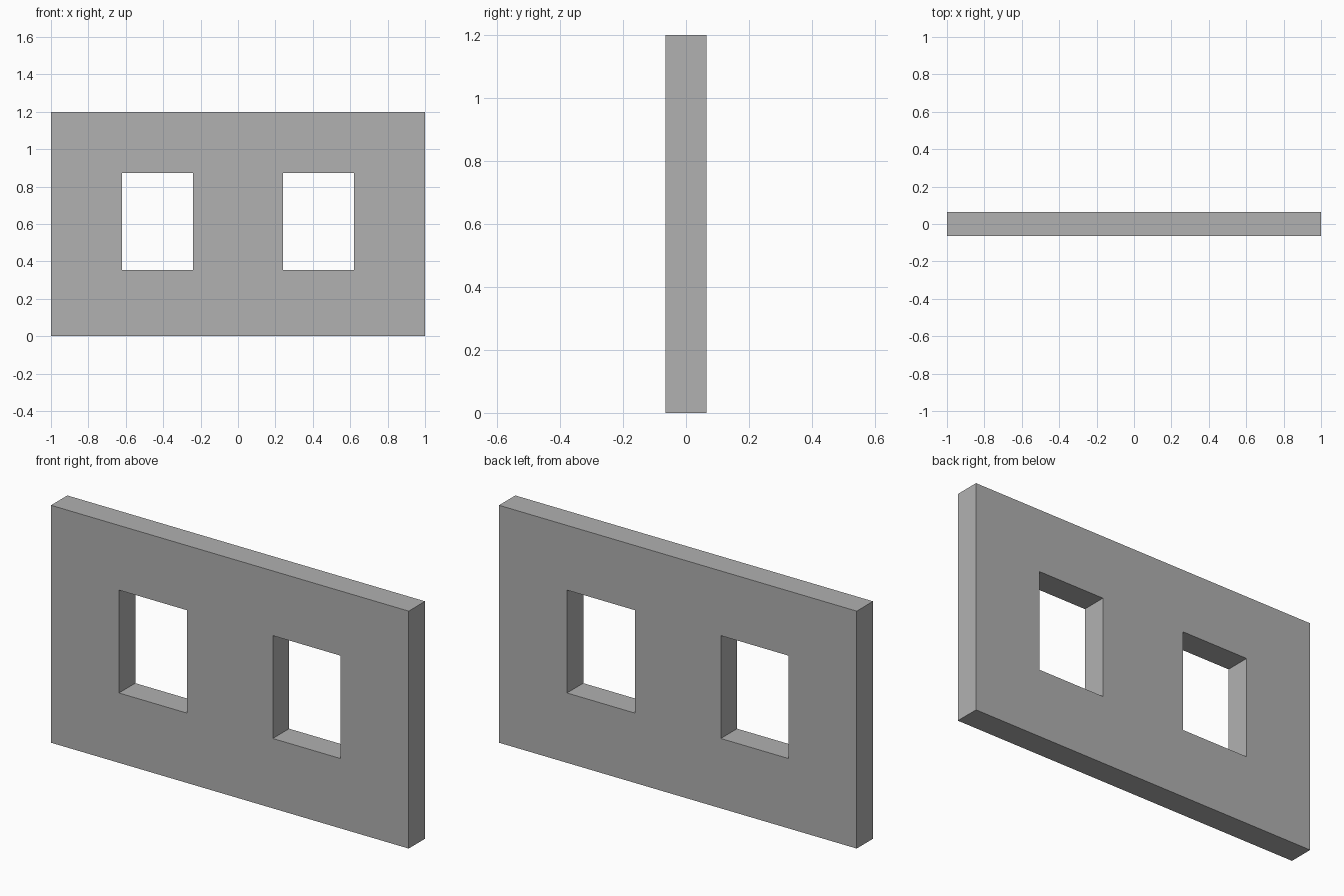
import bpy
import bmesh

if "Cube" in bpy.data.objects:
    bpy.data.objects.remove(bpy.data.objects["Cube"])

HALF_DEPTH = 0.065
XS = [-1.0, -0.62, -0.24, 0.24, 0.62, 1.0]   # wall ends and window jambs
ZS = [0.0, 0.353, 0.873, 1.2]                # base, sill, lintel, top
WINDOWS = {(1, 1), (3, 1)}                   # open cells (column, row)

bm = bmesh.new()

# Front face as a grid of panels, leaving the two window cells open
grid = [[bm.verts.new((x, -HALF_DEPTH, z)) for z in ZS] for x in XS]
for i in range(len(XS) - 1):
    for j in range(len(ZS) - 1):
        if (i, j) not in WINDOWS:
            bm.faces.new((grid[i][j], grid[i + 1][j],
                          grid[i + 1][j + 1], grid[i][j + 1]))

# Thickness: extrude to the back, which also makes the window reveals
front = bm.faces[:]
back = bmesh.ops.extrude_face_region(bm, geom=front, use_keep_orig=True)
bmesh.ops.translate(bm, vec=(0, 2 * HALF_DEPTH, 0),
                    verts=[g for g in back["geom"]
                           if isinstance(g, bmesh.types.BMVert)])
bmesh.ops.recalc_face_normals(bm, faces=bm.faces[:])

mesh = bpy.data.meshes.new("window_wall")
bm.to_mesh(mesh)
bm.free()
wall = bpy.data.objects.new("window_wall", mesh)
bpy.context.collection.objects.link(wall)

# Dark grey wall colour
grey = bpy.data.materials.new("dark_grey")
grey.diffuse_color = (0.44, 0.44, 0.44, 1.0)
grey.use_nodes = True
grey.node_tree.nodes["Principled BSDF"].inputs["Base Color"].default_value = grey.diffuse_color
mesh.materials.append(grey)
